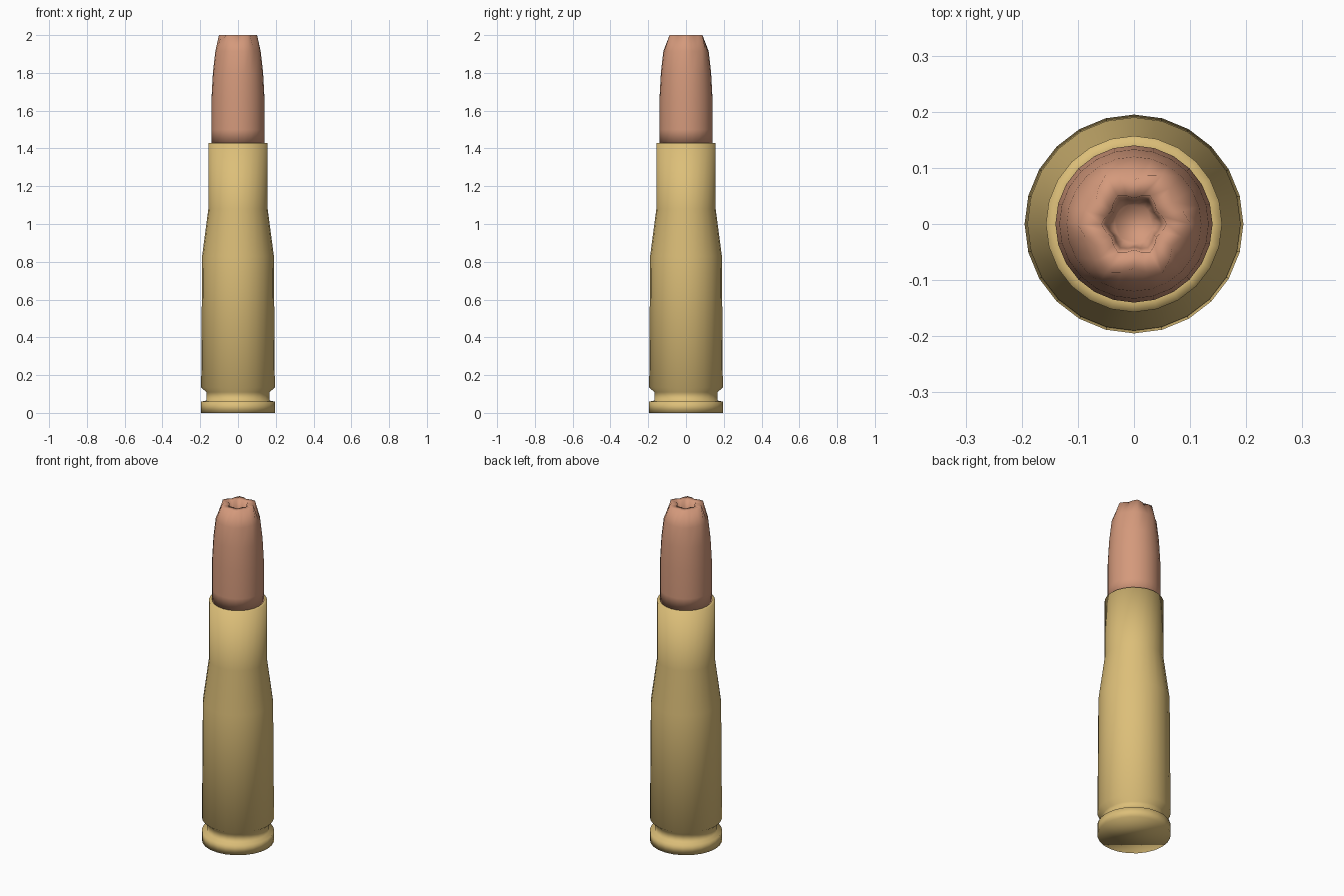
import bpy, bmesh
from math import cos, sin, pi

cube = bpy.data.objects.get("Cube")
if cube:
    bpy.data.objects.remove(cube)

SIDES = 24


def material(name, rgb):
    mat = bpy.data.materials.new(name)
    mat.use_nodes = True
    mat.diffuse_color = (*rgb, 1)
    mat.node_tree.nodes["Principled BSDF"].inputs["Base Color"].default_value = (*rgb, 1)
    return mat


def lathe(name, profile, mat):
    """Spin (radius, height, petal wave) rings around z and cap both ends."""
    bm = bmesh.new()
    rings = []
    for radius, z, wave in profile:
        ring = []
        for i in range(SIDES):
            a = 2 * pi * i / SIDES
            r = radius + wave * cos(6 * a)
            ring.append(bm.verts.new((r * cos(a), r * sin(a), z)))
        rings.append(ring)
    for low, high in zip(rings, rings[1:]):
        for i in range(SIDES):
            j = (i + 1) % SIDES
            bm.faces.new((low[i], low[j], high[j], high[i]))
    bm.faces.new(rings[0][::-1])
    bm.faces.new(rings[-1])
    bmesh.ops.recalc_face_normals(bm, faces=bm.faces)
    mesh = bpy.data.meshes.new(name)
    bm.to_mesh(mesh)
    bm.free()
    mesh.shade_smooth()
    mesh.materials.append(mat)
    obj = bpy.data.objects.new(name, mesh)
    bpy.context.collection.objects.link(obj)
    return obj


brass = material("brass", (0.72, 0.52, 0.19))
copper = material("copper", (0.66, 0.32, 0.20))

# Case: rim, extractor groove, tapered body, shoulder, neck and mouth
case = [(0.195, 0, 0), (0.195, 0.06, 0), (0.168, 0.065, 0), (0.168, 0.11, 0),
        (0.195, 0.135, 0), (0.19, 0.83, 0), (0.157, 1.08, 0),
        (0.157, 1.43, 0), (0.139, 1.43, 0)]
lathe("case", case, brass)

# Bullet: shank, curved nose, notched six-petal tip and hollow cavity
bullet = [(0.14, 1.43, 0), (0.14, 1.5, 0), (0.14, 1.67, 0), (0.133, 1.8, 0),
          (0.12, 1.915, 0), (0.09, 2.0, 0.011), (0.052, 2.0, 0.006),
          (0.045, 1.94, 0.004), (0.035, 1.9, 0)]
lathe("bullet", bullet, copper)
